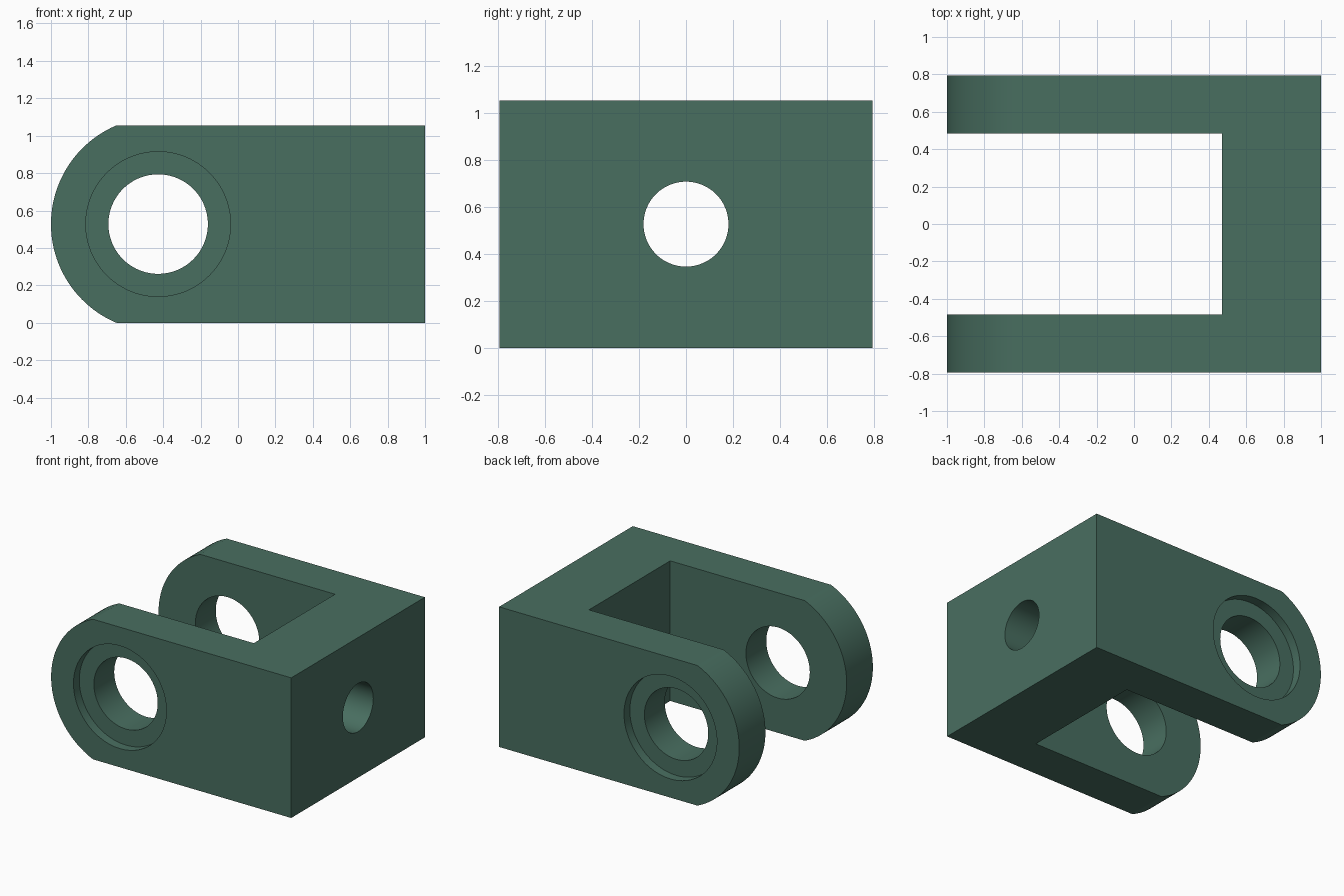
import bpy, bmesh, math
from mathutils import Matrix

if "Cube" in bpy.data.objects:
    bpy.data.objects.remove(bpy.data.objects["Cube"])

HALF_W, HEIGHT = 0.795, 1.055          # half depth in y, height in z
PIN_X, MID_Z = -0.427, HEIGHT / 2      # pin bore axis
END_R = 0.573                          # rounded arm ends
ARM_IN, WEB_X = 0.483, 0.47            # inner faces of the arms and of the web

green = bpy.data.materials.new("dark_green")
green.diffuse_color = (0.066, 0.158, 0.118, 1)
green.use_nodes = True
green.node_tree.nodes["Principled BSDF"].inputs["Base Color"].default_value = green.diffuse_color


def add_object(name, bm):
    bmesh.ops.recalc_face_normals(bm, faces=bm.faces)
    mesh = bpy.data.meshes.new(name)
    bm.to_mesh(mesh)
    bm.free()
    mesh.materials.append(green)
    obj = bpy.data.objects.new(name, mesh)
    bpy.context.collection.objects.link(obj)
    return obj


def cylinder(name, radius, length, center, axis):
    bm = bmesh.new()
    turn = Matrix.Rotation(math.pi / 2, 4, "X" if axis == "y" else "Y")
    bmesh.ops.create_cone(bm, cap_ends=True, segments=96, radius1=radius, radius2=radius,
                          depth=length, matrix=Matrix.Translation(center) @ turn)
    return add_object(name, bm)


# Clevis body: side profile with a rounded end, extruded across the full width
a = math.asin(MID_Z / END_R)
profile = [(1, 0), (1, HEIGHT)]
for i in range(49):
    t = math.pi - a + 2 * a * i / 48
    profile.append((PIN_X + END_R * math.cos(t), MID_Z + END_R * math.sin(t)))
bm = bmesh.new()
face = bm.faces.new([bm.verts.new((x, -HALF_W, z)) for x, z in profile])
ext = bmesh.ops.extrude_face_region(bm, geom=[face])
bmesh.ops.translate(bm, vec=(0, 2 * HALF_W, 0),
                    verts=[v for v in ext["geom"] if isinstance(v, bmesh.types.BMVert)])
body = add_object("clevis_body", bm)

# Slot between the two arms
bm = bmesh.new()
bmesh.ops.create_cube(bm, size=1)
bmesh.ops.scale(bm, vec=(WEB_X + 2, 2 * ARM_IN, 3), verts=bm.verts)
bmesh.ops.translate(bm, vec=((WEB_X - 2) / 2, 0, MID_Z), verts=bm.verts)
cutters = [add_object("slot_cutter", bm)]

# Pin bore, mounting hole in the web, counterbores on the outer arm faces
cutters.append(cylinder("pin_bore_cutter", 0.266, 3, (PIN_X, 0, MID_Z), "y"))
cutters.append(cylinder("mounting_hole_cutter", 0.181, 1, (0.8, 0, MID_Z), "x"))
for side in (-1, 1):
    cutters.append(cylinder("counterbore_cutter", 0.387, 0.14,
                            (PIN_X, side * HALF_W, MID_Z), "y"))

# Apply the cuts
bpy.context.view_layer.objects.active = body
body.select_set(True)
for cutter in cutters:
    mod = body.modifiers.new(cutter.name, "BOOLEAN")
    mod.operation, mod.solver, mod.object = "DIFFERENCE", "EXACT", cutter
    bpy.ops.object.modifier_apply(modifier=mod.name)
for cutter in cutters:
    bpy.data.objects.remove(cutter, do_unlink=True)

bpy.ops.object.select_all(action="DESELECT")
body.select_set(True)
bpy.ops.object.shade_smooth_by_angle(angle=math.radians(20))
